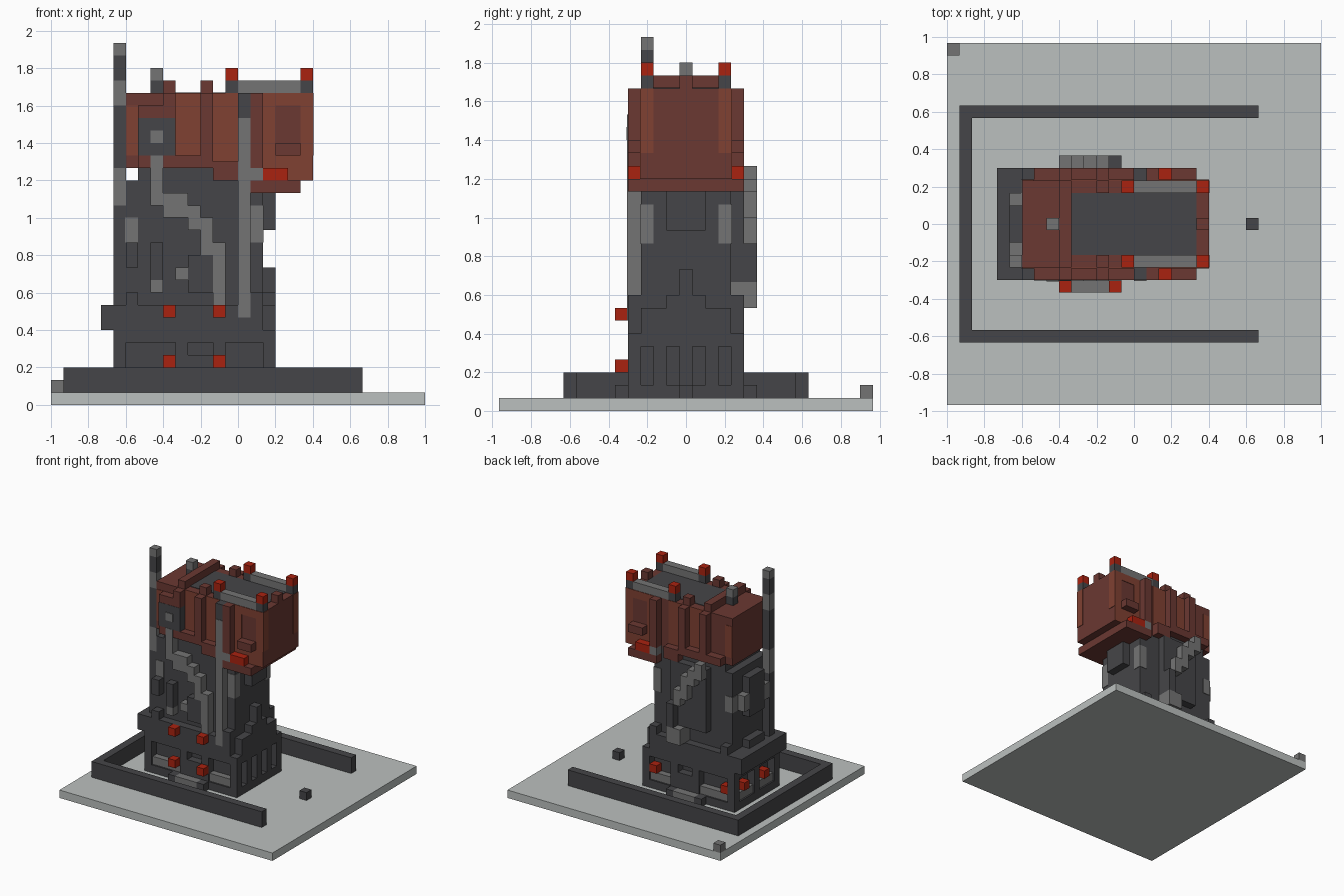
import bpy
import bmesh

if "Cube" in bpy.data.objects:
    bpy.data.objects.remove(bpy.data.objects["Cube"], do_unlink=True)

U = 1 / 15   # size of one block
E = 0.06     # proud offset for painted plates, in blocks


def material(name, rgb):
    m = bpy.data.materials.new(name)
    m.use_nodes = True
    colour = (*rgb, 1)
    m.diffuse_color = colour
    m.node_tree.nodes["Principled BSDF"].inputs["Base Color"].default_value = colour
    return m


PALE = material("pale_concrete", (.5, .53, .52))
DARK = material("dark_stone", (.06, .06, .065))
GRAY = material("mid_gray", (.175, .175, .175))
BRICK = material("bright_brick", (.215, .052, .032))
RUST = material("dark_brick", (.145, .04, .032))
RED = material("red_lamp", (.4, .016, .005))


def box(x0, x1, y0, y1, z0, z1):
    return (x0, x1, y0, y1, z0, z1)


def part(name, mat, *boxes, mirror=False):
    """One object from block-unit boxes, optionally mirrored front to back."""
    boxes = list(boxes)
    if mirror:
        boxes += [(a, b, -d, -c, e, f) for a, b, c, d, e, f in boxes]
    bm = bmesh.new()
    for a, b, c, d, e, f in boxes:
        verts = bmesh.ops.create_cube(bm, size=1)["verts"]
        for v in verts:
            v.co.x = (b if v.co.x > 0 else a) * U
            v.co.y = (d if v.co.y > 0 else c) * U
            v.co.z = (f if v.co.z > 0 else e) * U
    mesh = bpy.data.meshes.new(name)
    bm.to_mesh(mesh)
    bm.free()
    mesh.materials.append(mat)
    obj = bpy.data.objects.new(name, mesh)
    bpy.context.collection.objects.link(obj)
    return obj


def cubes(name, mat, *corners, mirror=False):
    """Single blocks given by their low corners."""
    part(name, mat, *[box(x, x + 1, y, y + 1, z, z + 1) for x, y, z in corners], mirror=mirror)


# Ground slab, courtyard wall and loose blocks
part("ground_slab", PALE, box(-15, 15, -14.5, 14.5, 0, 1))
part("courtyard_side_walls", DARK, box(-14, 10, -9.5, -8.5, 1, 3), mirror=True)
part("courtyard_end_wall", DARK, box(-14, -13, -8.5, 8.5, 1, 3))
cubes("yard_block", DARK, (9, -.5, 1))
cubes("corner_block", GRAY, (-15, 13.5, 1))

# Tower base: core, frame and recessed bays
part("base_core", DARK, box(-9, 2, -3.5, 3.5, 1, 6))
part("base_frame", DARK, box(-10, 3, -4.5, 4.5, 1, 2), box(-10, 3, -4.5, 4.5, 5, 6))
part("base_posts", DARK, box(-10, -9, -4.5, -3.5, 2, 5), box(2, 3, -4.5, -3.5, 2, 5),
     box(-5, -4, -4.5, -3.5, 2, 5), box(-2, -1, -4.5, -3.5, 2, 5),
     box(-4, -2, -4.5, -3.5, 2, 4), mirror=True)
part("right_bay_bars", DARK, *[box(2, 3, y - .5, y + .5, 2, 5) for y in (-2, 0, 2)])
part("left_bay_bar", DARK, box(-10, -9, -.5, .5, 2, 5))
part("bay_sills", GRAY, box(-9, -5, -4.3, -3.5, 2, 3), box(-1, 2, -4.3, -3.5, 2, 3), mirror=True)
part("left_bay_sill", GRAY, box(-9.8, -9, -3.5, -.5, 2, 3), mirror=True)
part("doorstep", DARK, box(-6, -5, -5.5, -4.5, 1, 2), box(-2, -1, -5.5, -4.5, 1, 2), mirror=True)
part("doorstep_tread", GRAY, box(-5, -2, -5.5, -4.5, 1, 2), mirror=True)
part("upper_plinth", DARK, box(-10, 2, -4.5, 4.5, 6, 8))
part("left_ledge", DARK, box(-11, -10, -4.5, 4.5, 6, 8))
part("plinth_corners", DARK, box(2, 3, -3.5, -2.5, 6, 8), box(-9, -8, -4.5, -3.5, 8, 9),
     box(1, 2, -4.5, -3.5, 8, 9), mirror=True)
part("right_buttress", DARK, box(2, 3, -2.5, 2.5, 6, 8), box(2, 3, -1.5, 1.5, 8, 9),
     box(2, 3, -.5, .5, 9, 11))

# Base lamps
cubes("front_lamps", RED, *[(x, -5.5, z) for x in (-6, -2) for z in (3, 7)])
cubes("back_lamps", RED, (-9, 3.5, 3), (1, 3.5, 3))
cubes("left_lamps", RED, (-10, 1.5, 3), (-10, -2.5, 3))

# Shaft with corner patches and side fittings
part("shaft", DARK, box(-9, 2, -3.5, 3.5, 8, 18), box(-8, 2, -3.5, 3.5, 18, 19))
part("shaft_corner_patches", GRAY, box(1, 2 + E, -3.5 - E, -2.5, 13, 16),
     box(-9 - E, -8, -3.5 - E, -2.5, 13, 15), mirror=True)
part("right_bracket", DARK, box(2, 3, -1.5, 1.5, 14, 17))
part("left_panel", DARK, box(-10, -9, -1.5, 1.5, 12, 17), box(-10, -9, -1.5, 1.5, 8, 9))
part("left_panel_clamps", GRAY, box(-10, -9, -2.5, -1.5, 13, 15), mirror=True)
part("front_fittings", DARK, box(-9, -8, -4.5, -3.5, 11, 13), box(-7, -6, -4.5, -3.5, 10, 13),
     box(-4, -2, -4.5, -3.5, 9, 12))
cubes("front_valves", GRAY, (-7, -4.5, 9), (-5, -4.5, 10))
part("back_panel", DARK, box(-6, -1, 3.5, 4.5, 10, 18))

# Stepped pipes
part("front_stepped_pipe", GRAY, box(-7, -6, -4.5 - E, -3.5, 16, 20), box(-6, -4, -4.5 - E, -3.5, 15, 17),
     box(-4, -3, -4.5 - E, -3.5, 14, 16), box(-3, -2, -4.5 - E, -3.5, 12, 15),
     box(-2, -1, -4.5 - E, -3.5, 8, 13))
part("back_stepped_pipe", GRAY, box(-6, -5, 4.5, 5.5, 17, 19), box(-5, -4, 4.5, 5.5, 16, 18),
     box(-4, -3, 4.5, 5.5, 14, 17), box(-3, -2, 4.5, 5.5, 13, 15),
     box(-3, -2, 3.5, 5.5, 8, 10), box(-2, -1, 3.5, 5.5, 8, 10))
part("back_pipe_joint", DARK, box(-2, -1, 4.5, 5.5, 10, 13))
part("front_riser", GRAY, box(0, 1, -4.5 - E, -3.5, 7, 23))
part("front_riser_cap", DARK, box(0, 1, -4.5, -3.5, 23, 25))

# Mast
part("mast_dark", DARK, *[box(-10, -9, -3.5, -2.5, a, b) for a, b in ((8, 16), (19, 24), (26, 28))])
part("mast_gray", GRAY, *[box(-10, -9, -3.5, -2.5, a, b) for a, b in ((16, 19), (24, 26), (28, 29))])

# Brick house
part("house_body", RUST, box(-9, -2, -3.5, 3.5, 19, 25), box(-2, 6, -3.5, 3.5, 18, 25))
part("house_lower_lip", RUST, box(1, 5, -4.5, 4.5, 17, 18))
part("house_trim", RUST, box(-8, -2, -4.5, -3.5, 19, 20), box(-2, 0, -4.5, -3.5, 18, 19.5),
     box(1, 2, -4.5, -3.5, 19, 25), box(3, 5, -4.5, -3.5, 20, 21), mirror=True)
part("house_strips", RUST, box(-6, -5, -4.5, -3.5, 20, 25), box(-3, -2, -4.5, -3.5, 20, 25),
     box(-3, -2, -3.5, -2.5, 25, 26), box(2, 3, -3.5, -2.5, 24, 25), mirror=True)
part("house_bright_walls", BRICK, box(-9, -8, -3.5 - E, -3.4, 20, 24), box(-5, -3, -3.5 - E, -3.4, 20, 25),
     box(-2, 0, -3.5 - E, -3.4, 19, 25), box(2, 3, -3.5 - E, -3.4, 18, 25),
     box(3, 5, -3.5 - E, -3.4, 18, 21), box(3, 5, -3.5 - E, -3.4, 24, 25),
     box(5, 6, -3.5 - E, -3.4, 18, 25), mirror=True)
part("house_end_stripes", BRICK, box(5.9, 6 + E, -3.5, -2.5, 20, 25), mirror=True)
part("house_lamp_bars", RED, box(2, 4, -4.5, -3.5, 18, 19), mirror=True)
cubes("house_lamp_mounts", GRAY, (1, -4.5, 18), mirror=True)

# Front hatch
part("hatch", DARK, box(-8, -5, -4.5 - E / 2, -3.5, 20, 23))
part("hatch_knob", GRAY, box(-7, -6, -4.5 - 2 * E, -4.4, 21, 22))
part("hatch_hood", RUST, box(-8, -5, -4.5, -3.5, 23, 24))

# Roof
part("roof_deck", DARK, box(-5, 5, -2.5, 2.5, 24.9, 25 + E))
part("roof_ridge", RUST, box(-6, -5, -3.5, 3.5, 25, 26))
cubes("roof_end_block", RUST, (5, -.5, 25))
part("roof_rails", GRAY, box(0, 5, -3.5, -2.5, 25, 26), mirror=True)
cubes("roof_lamp_posts", DARK, (-1, -3.5, 25), (5, -3.5, 25), mirror=True)
cubes("roof_lamps", RED, (-1, -3.5, 26), (5, -3.5, 26), mirror=True)
cubes("chimney", DARK, (-7, -.5, 25))
cubes("chimney_cap", GRAY, (-7, -.5, 26))
